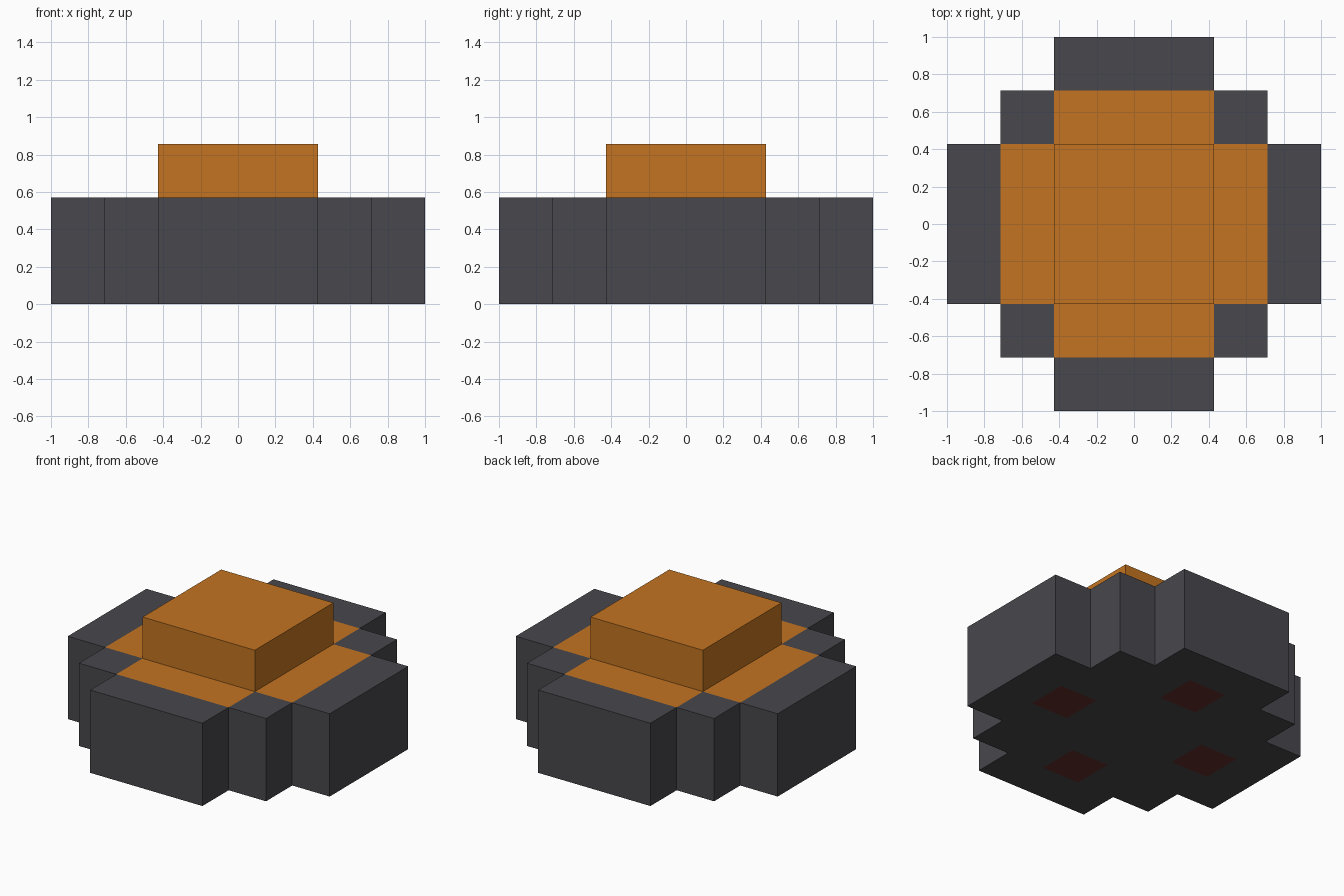
import bpy
import bmesh
from mathutils import Vector

U = 1 / 7  # modelling unit: the base is 14 units wide

cube = bpy.data.objects.get("Cube")
if cube:
    bpy.data.objects.remove(cube, do_unlink=True)


def make_material(name, rgb):
    """Flat material from an sRGB colour in 0-255."""
    linear = [((c / 255 + 0.055) / 1.055) ** 2.4 for c in rgb] + [1]
    mat = bpy.data.materials.new(name)
    mat.use_nodes = True
    mat.diffuse_color = linear
    bsdf = next(n for n in mat.node_tree.nodes if n.type == "BSDF_PRINCIPLED")
    bsdf.inputs["Base Color"].default_value = linear
    bsdf.inputs["Roughness"].default_value = 0.8
    return mat


GREY = make_material("dark grey", (72, 71, 76))
ORANGE = make_material("orange", (195, 116, 33))
RED = make_material("dark red", (100, 47, 43))


def make_object(name, bm, materials):
    bmesh.ops.recalc_face_normals(bm, faces=bm.faces)
    mesh = bpy.data.meshes.new(name)
    bm.to_mesh(mesh)
    bm.free()
    for mat in materials:
        mesh.materials.append(mat)
    obj = bpy.data.objects.new(name, mesh)
    bpy.context.collection.objects.link(obj)
    return obj


# Stepped base: square cells inside the stepped outline, extruded upwards
bm = bmesh.new()
centres = range(-6, 7, 2)
for cx in centres:
    for cy in centres:
        near, far = sorted((abs(cx), abs(cy)))
        if far < 5 or near < 3:
            corners = ((-1, -1), (1, -1), (1, 1), (-1, 1))
            bm.faces.new([bm.verts.new(((cx + i) * U, (cy + j) * U, 0))
                          for i, j in corners])
bmesh.ops.remove_doubles(bm, verts=bm.verts, dist=0.001)
result = bmesh.ops.extrude_face_region(bm, geom=bm.faces[:], use_keep_orig=True)
top = [g for g in result["geom"] if isinstance(g, bmesh.types.BMVert)]
bmesh.ops.translate(bm, verts=top, vec=(0, 0, 4 * U))
bmesh.ops.recalc_face_normals(bm, faces=bm.faces)

# Orange cross on top, four red pads underneath
for face in bm.faces:
    c = face.calc_center_median() / U
    near, far = sorted((abs(c.x), abs(c.y)))
    if face.normal.z > 0.5 and near < 3 and far < 5:
        face.material_index = 1
    elif face.normal.z < -0.5 and near < 1 and 3 < far < 5:
        face.material_index = 2
make_object("stepped_base", bm, (GREY, ORANGE, RED))

# Raised square block in the middle
bm = bmesh.new()
bmesh.ops.create_cube(bm, size=1)
bmesh.ops.scale(bm, vec=Vector((6, 6, 2)) * U, verts=bm.verts)
bmesh.ops.translate(bm, vec=(0, 0, 5 * U), verts=bm.verts)
make_object("raised_block", bm, (ORANGE,))
